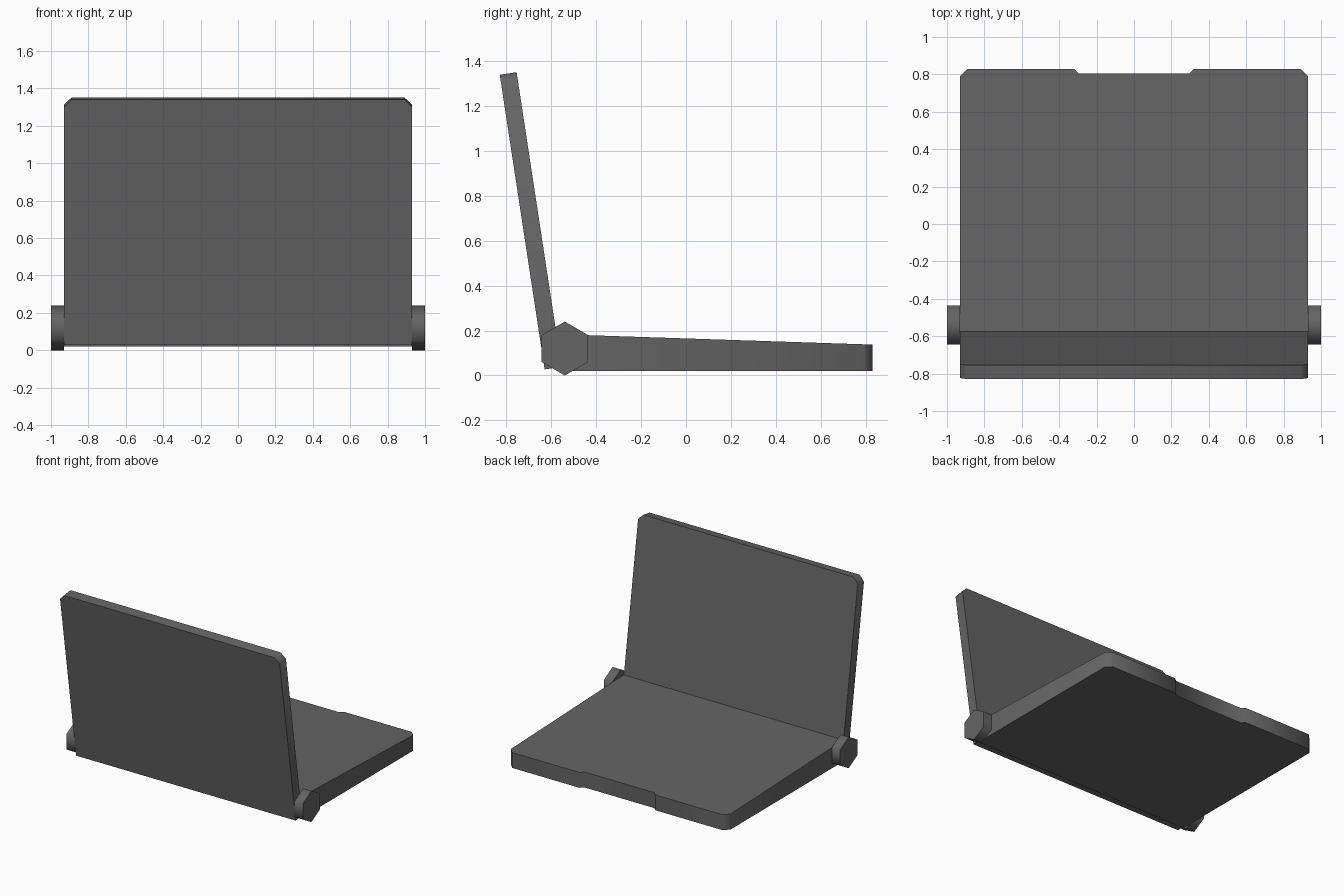
import bpy
import bmesh
import math
from mathutils import Matrix, Vector

default = bpy.data.objects.get("Cube")
if default:
    bpy.data.objects.remove(default, do_unlink=True)

# Single dark grey plastic
grey = bpy.data.materials.new("dark_grey_plastic")
grey.use_nodes = True
colour = (0.128, 0.128, 0.128, 1)
grey.diffuse_color = colour
grey.node_tree.nodes["Principled BSDF"].inputs["Base Color"].default_value = colour


def finish(bm, name):
    """Turn a bmesh into a smooth-shaded object whose outer rims stay sharp."""
    bmesh.ops.recalc_face_normals(bm, faces=bm.faces)
    mesh = bpy.data.meshes.new(name)
    bm.to_mesh(mesh)
    bm.free()
    mesh.materials.append(grey)
    obj = bpy.data.objects.new(name, mesh)
    bpy.context.collection.objects.link(obj)
    bpy.ops.object.select_all(action="DESELECT")
    obj.select_set(True)
    bpy.context.view_layer.objects.active = obj
    bpy.ops.object.shade_smooth_by_angle(angle=math.radians(65))
    return obj


def slab(half_outline, to_low, to_high):
    """Mirror a half outline in x and span it between two surfaces."""
    outline = half_outline + [(-x, v) for x, v in reversed(half_outline)]
    bm = bmesh.new()
    low = [bm.verts.new(to_low(x, v)) for x, v in outline]
    high = [bm.verts.new(to_high(x, v)) for x, v in outline]
    bm.faces.new(low)
    bm.faces.new(high)
    for i in range(len(low)):
        j = (i + 1) % len(low)
        bm.faces.new((low[i], low[j], high[j], high[i]))
    return bm


WIDTH = 0.93      # half width of lid and base
CHAMFER = 0.04
BACK = 0.83

# Wedge-shaped base with chamfered corners and a finger notch
base_half = [(WIDTH, -0.575), (WIDTH, BACK - CHAMFER), (WIDTH - CHAMFER, BACK),
             (0.32, BACK), (0.295, BACK - 0.025)]
finish(slab(base_half,
            lambda x, y: (x, y, 0.02),
            lambda x, y: (x, y, 0.165 - 0.033 * y)), "base")

# Leaning lid with chamfered top corners
foot = Vector((0, -0.63, 0.027))
tip = Vector((0, -BACK, 1.34))
up = (tip - foot).normalized()
depth = Vector((0, up.z, -up.y)) * 0.076
length = (tip - foot).length
lid_half = [(WIDTH, 0), (WIDTH, length - CHAMFER), (WIDTH - CHAMFER, length)]


def lid_front(x, v):
    return foot + up * v + Vector((x, 0, 0))


finish(slab(lid_half, lid_front, lambda x, v: lid_front(x, v) + depth), "lid")

# Hexagonal hinge caps on both sides
for side, name in ((1, "left_hinge"), (-1, "right_hinge")):
    bm = bmesh.new()
    bmesh.ops.create_cone(
        bm, cap_ends=True, segments=6, radius1=0.12, radius2=0.12, depth=0.07,
        matrix=Matrix.Translation((side * 0.965, -0.54, 0.12))
        @ Matrix.Rotation(math.pi / 2, 4, "Y"))
    # Put one corner of the hexagon straight up
    top = max(v.co.z for v in bm.verts)
    if top < 0.235:
        bmesh.ops.rotate(bm, verts=bm.verts, cent=(0, -0.54, 0.12),
                         matrix=Matrix.Rotation(math.pi / 6, 3, "X"))
    finish(bm, name)
